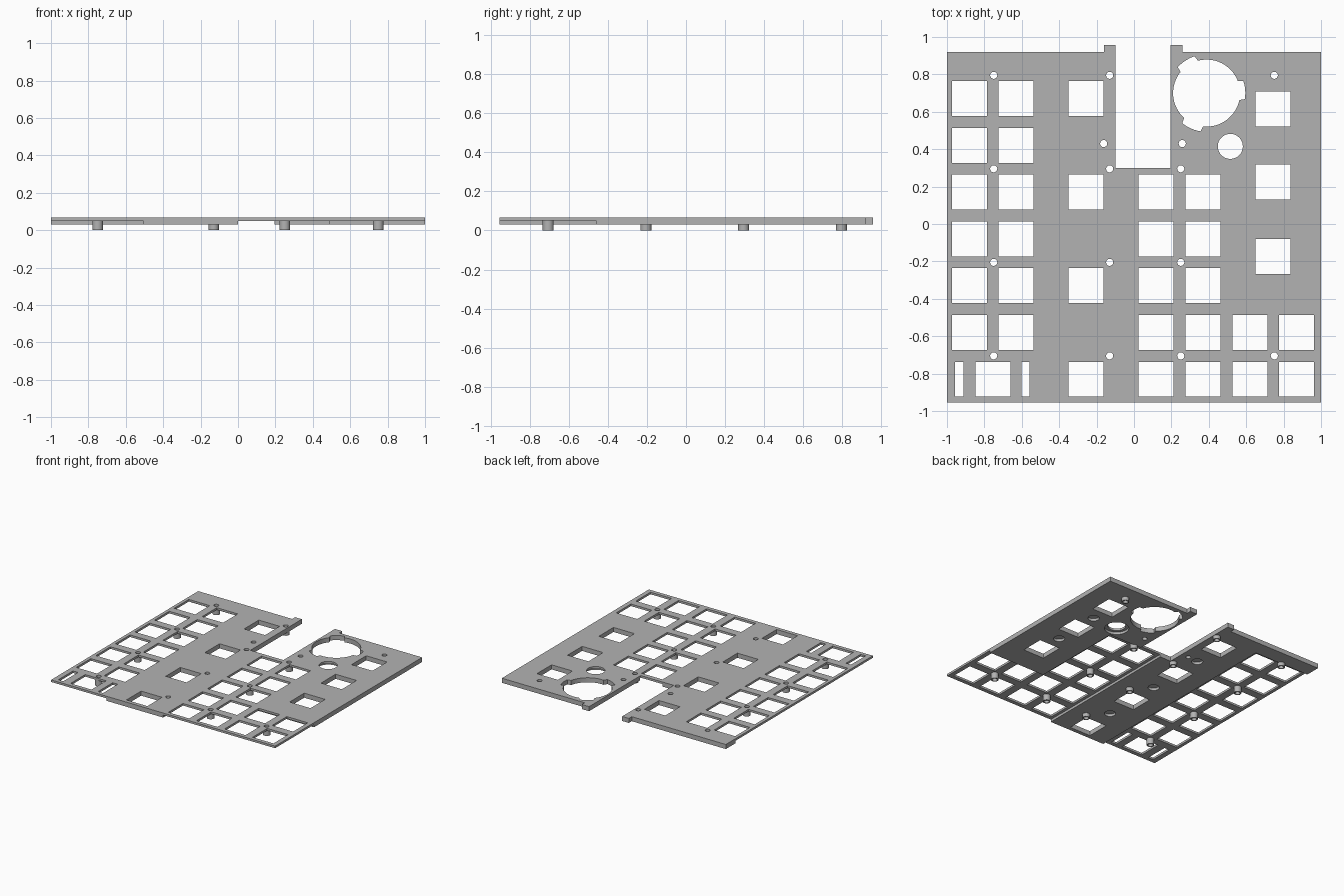
import bpy, bmesh
from math import cos, sin, radians

cube = bpy.data.objects.get("Cube")
if cube:
    bpy.data.objects.remove(cube, do_unlink=True)

BASE, THIN, TOP = 0.03, 0.05, 0.067
KEY = 0.187

grey = bpy.data.materials.new("plate grey")
grey.use_nodes = True
grey.diffuse_color = (0.45, 0.45, 0.45, 1)
grey.node_tree.nodes["Principled BSDF"].inputs["Base Color"].default_value = (0.45, 0.45, 0.45, 1)


def prisms(name, shapes):
    """One object holding an upright prism for each (outline, bottom, top)."""
    bm = bmesh.new()
    for outline, z0, z1 in shapes:
        face = bm.faces.new([bm.verts.new((x, y, z0)) for x, y in outline])
        out = bmesh.ops.extrude_face_region(bm, geom=[face])
        moved = [v for v in out["geom"] if isinstance(v, bmesh.types.BMVert)]
        bmesh.ops.translate(bm, verts=moved, vec=(0, 0, z1 - z0))
    bmesh.ops.recalc_face_normals(bm, faces=bm.faces)
    mesh = bpy.data.meshes.new(name)
    bm.to_mesh(mesh)
    bm.free()
    mesh.materials.append(grey)
    obj = bpy.data.objects.new(name, mesh)
    bpy.context.collection.objects.link(obj)
    return obj


def rect(x, y, w, h):
    return [(x - w / 2, y - h / 2), (x + w / 2, y - h / 2),
            (x + w / 2, y + h / 2), (x - w / 2, y + h / 2)]


def circle(x, y, r, n=24):
    return [(x + r * cos(radians(360 * i / n)), y + r * sin(radians(360 * i / n)))
            for i in range(n)]


def combine(target, other, operation):
    """Apply a boolean and drop the helper."""
    mod = target.modifiers.new(operation.lower(), "BOOLEAN")
    mod.object, mod.operation, mod.solver = other, operation, "EXACT"
    bpy.context.view_layer.objects.active = target
    bpy.ops.object.modifier_apply(modifier=mod.name)
    bpy.data.objects.remove(other, do_unlink=True)


# Plate outline with the rear notch and its two tabs
left = [(-1, -0.955), (-1, 0.92), (-0.16, 0.92), (-0.16, 0.957), (-0.1, 0.957), (-0.1, 0.3)]
right = [(0.195, 0.3), (0.195, 0.957), (0.26, 0.957), (0.26, 0.92), (1, 0.92), (1, -0.955)]
plate = prisms("key_plate", [(left + right, BASE, TOP)])

# Underside: thinned key areas, round blind pockets and a counterbore
thin_left = [(-1.1, -1.1), (-0.505, -1.1), (-0.505, 0.797), (-1.1, 0.797)]
thin_right = [(0, -1.1), (1.1, -1.1), (1.1, -0.46), (0.49, -0.46), (0.49, 0.31), (0, 0.31)]
pockets = [(-0.256, 0.42), (-0.256, -0.08), (-0.256, -0.58), (0.742, 0.42), (0.742, 0.025)]
recesses = [(s, 0, THIN) for s in (thin_left, thin_right)]
recesses += [(circle(x, y, 0.042), 0, THIN) for x, y in pockets]
recesses.append((circle(0.515, 0.415, 0.09, 32), 0, THIN))
combine(plate, prisms("recess_cutter", recesses), "DIFFERENCE")

# Standoff posts
posts = [(x, y) for x in (-0.75, -0.13) for y in (0.795, 0.295, -0.205, -0.705)]
posts += [(0.25, y) for y in (0.295, -0.205, -0.705)] + [(0.75, 0.795), (0.75, -0.705)]
combine(plate, prisms("standoff_posts", [(circle(x, y, 0.028), 0, 0.058) for x, y in posts]),
        "UNION")

# Key openings by column
rows = [0.67, 0.42, 0.17, -0.08, -0.33, -0.58, -0.83]
columns = {-0.88: rows[:6], -0.63: rows[:6], -0.256: rows[::2],
           0.118: rows[2:], 0.37: rows[2:], 0.62: rows[5:], 0.87: rows[5:],
           0.742: [0.615, 0.225, -0.175], -0.755: rows[6:]}
holes = [rect(x, y, KEY, KEY) for x, ys in columns.items() for y in ys]
holes += [rect(x, rows[6], 0.045, KEY) for x in (-0.935, -0.58)]

# Screw holes and the round opening
holes += [circle(x, y, 0.019) for x, y in posts + [(-0.162, 0.43), (0.258, 0.43)]]
holes.append(circle(0.515, 0.415, 0.067, 32))

# Large opening with three wider bayonet slots
dial = []
for a in range(0, 360, 3):
    slot = a < 20 or a > 349 or 108 <= a <= 140 or 229 <= a <= 261
    r = 0.207 if slot else 0.179
    dial.append((0.388 + r * cos(radians(a)), 0.7 + r * sin(radians(a))))
holes.append(dial)
combine(plate, prisms("hole_cutter", [(h, -0.1, 0.2) for h in holes]), "DIFFERENCE")

# Smooth round walls, crisp edges
plate.select_set(True)
bpy.context.view_layer.objects.active = plate
bpy.ops.object.shade_smooth_by_angle(angle=radians(30))
